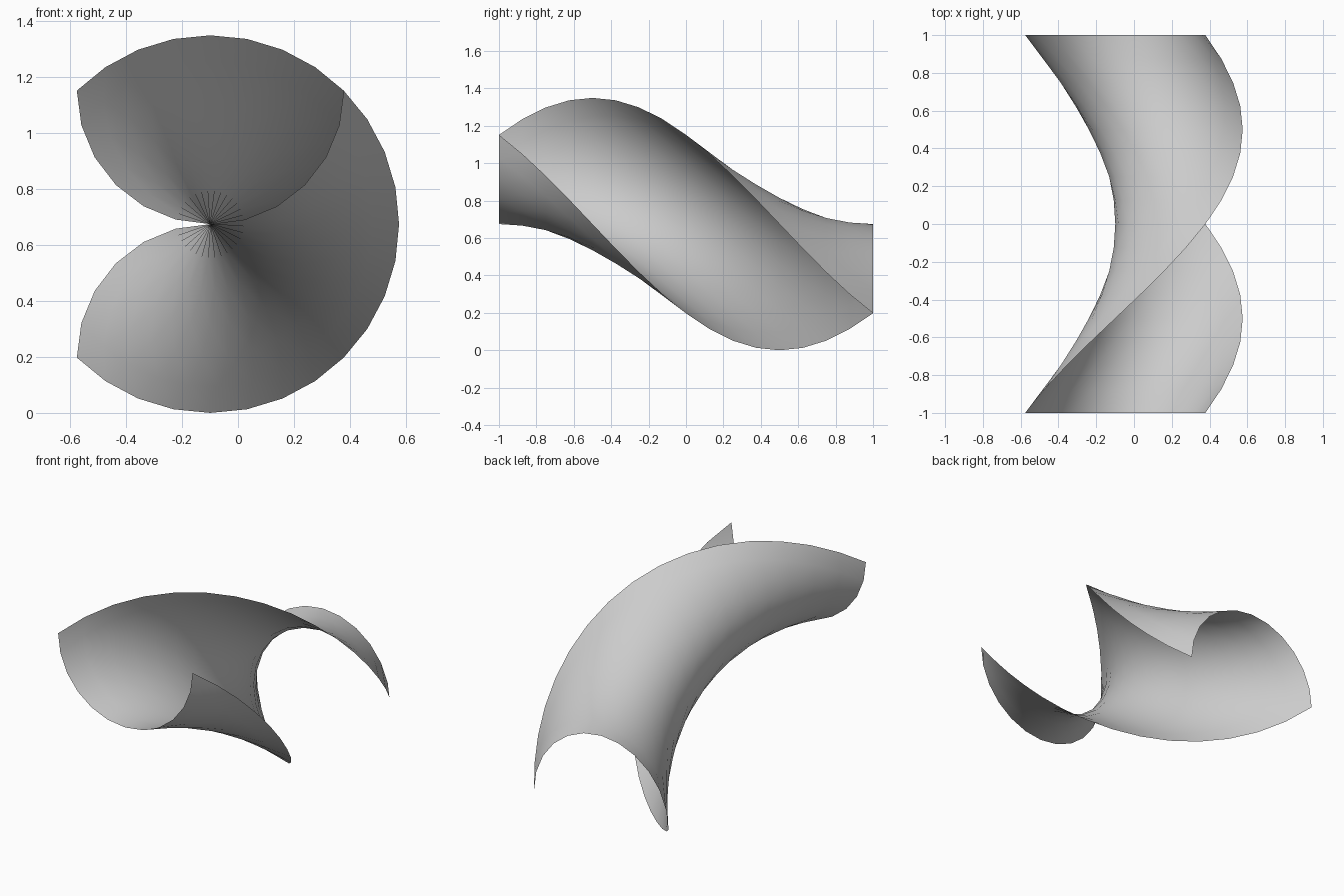
import bpy, bmesh
from math import cos, sin, pi
from mathutils import Matrix, Vector

if "Cube" in bpy.data.objects:
    bpy.data.objects.remove(bpy.data.objects["Cube"])

R = 0.477                # radius of the half-round profile
AX, AZ = -0.099, 0.6746  # twist axis, running along y
ARC, STEPS = 12, 16

# Half-round profile whose lowest point touches the twist axis
profile = [Vector((R * cos(pi + pi * i / ARC), 0, R + R * sin(pi + pi * i / ARC)))
           for i in range(ARC + 1)]

# Sweep it from front to back with half a turn
bm = bmesh.new()
rings = []
for s in range(STEPS + 1):
    t = s / STEPS
    m = Matrix.Translation((AX, -1 + 2 * t, AZ)) @ Matrix.Rotation(pi * t, 4, 'Y')
    rings.append([bm.verts.new(m @ p) for p in profile])
for a, b in zip(rings, rings[1:]):
    for i in range(ARC):
        bm.faces.new((a[i], a[i + 1], b[i + 1], b[i])).smooth = True

mesh = bpy.data.meshes.new("twisted_channel")
bm.to_mesh(mesh)
bm.free()
bpy.context.collection.objects.link(bpy.data.objects.new("twisted_channel", mesh))
